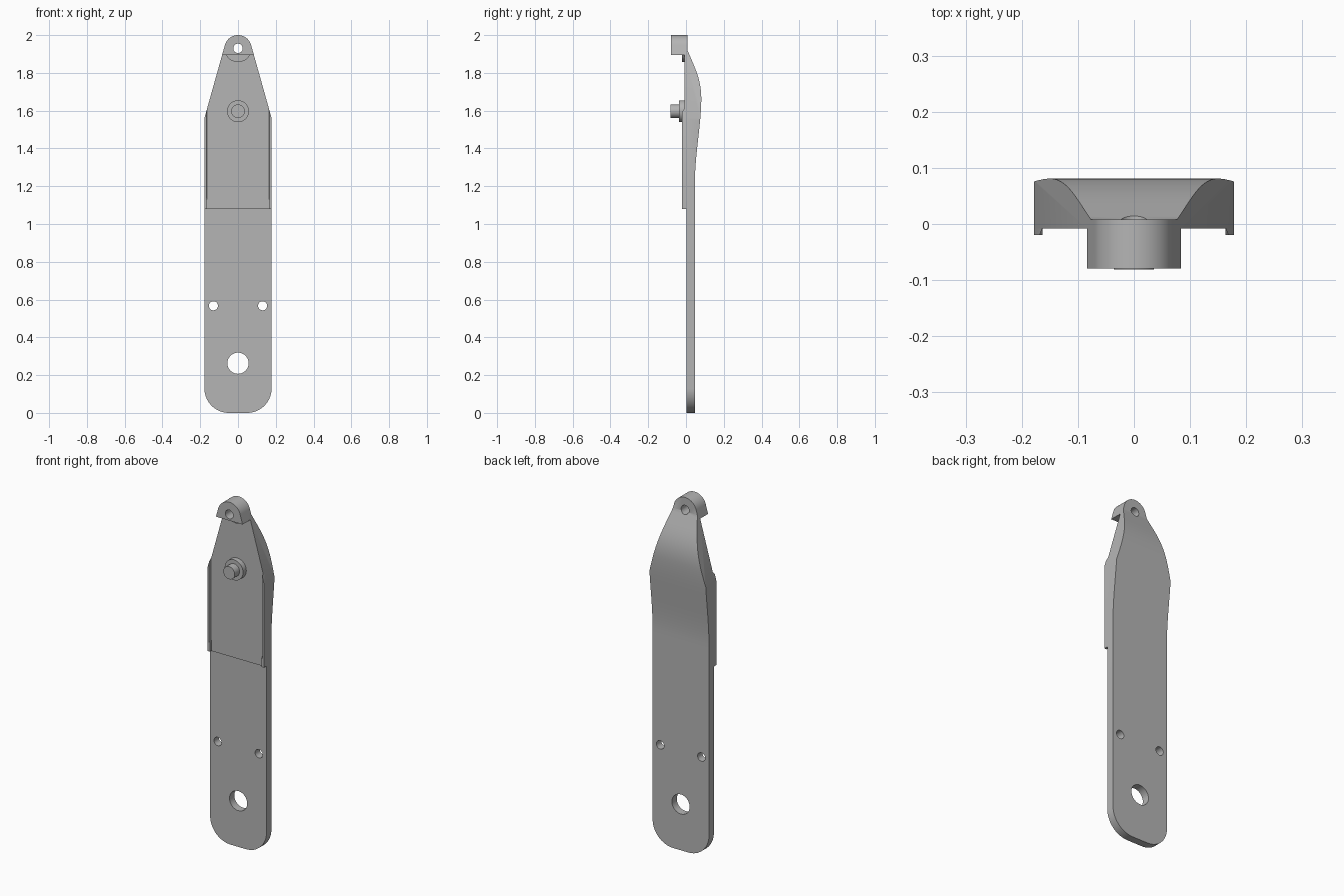
import bpy, bmesh
from math import sin, cos, pi, radians
from mathutils import Vector
from mathutils.geometry import interpolate_bezier

if "Cube" in bpy.data.objects:
    bpy.data.objects.remove(bpy.data.objects["Cube"])

steel = bpy.data.materials.new("grey_metal")
GREY = (0.46, 0.46, 0.46, 1)
steel.diffuse_color = GREY
steel.use_nodes = True
steel.node_tree.nodes["Principled BSDF"].inputs["Base Color"].default_value = GREY


def prism(name, points, place, low, high):
    """Extrude a 2D outline; place(u, v, depth) gives the 3D position."""
    bm = bmesh.new()
    ends = [[bm.verts.new(place(u, v, d)) for u, v in points] for d in (low, high)]
    bm.faces.new(ends[0])
    bm.faces.new(ends[1])
    n = len(points)
    for i in range(n):
        j = (i + 1) % n
        bm.faces.new((ends[0][i], ends[0][j], ends[1][j], ends[1][i]))
    bmesh.ops.recalc_face_normals(bm, faces=bm.faces)
    mesh = bpy.data.meshes.new(name)
    bm.to_mesh(mesh)
    bm.free()
    obj = bpy.data.objects.new(name, mesh)
    mesh.materials.append(steel)
    bpy.context.collection.objects.link(obj)
    return obj


def along_x(u, v, d): return (d, u, v)
def along_y(u, v, d): return (u, d, v)
def along_z(u, v, d): return (u, v, d)


def arc(cx, cz, r, start, end, steps=24):
    angles = [radians(start + (end - start) * i / steps) for i in range(steps + 1)]
    return [(cx + r * cos(a), cz + r * sin(a)) for a in angles]


def disc(name, x, z, r, front, back):
    return prism(name, arc(x, z, r, 0, 360, 48)[:-1], along_y, front, back)


def activate(obj):
    bpy.ops.object.select_all(action='DESELECT')
    obj.select_set(True)
    bpy.context.view_layer.objects.active = obj


def boolean(obj, cutter, operation):
    mod = obj.modifiers.new("cut", 'BOOLEAN')
    mod.operation, mod.solver, mod.object = operation, 'EXACT', cutter
    activate(obj)
    bpy.ops.object.modifier_apply(modifier=mod.name)


def discard(obj):
    bpy.data.objects.remove(obj)


# Front outline: rounded foot, straight sides, taper to a round eye
W, FOOT, EYE_Z, EYE_R = 0.178, 0.13, 1.928, 0.072
right_half = arc(W - FOOT, FOOT, FOOT, -90, 0, 16) + [(W, 1.56)]
outline = (right_half + arc(0, EYE_Z, EYE_R, 15, 165, 32)
           + [(-x, z) for x, z in reversed(right_half)])
blank = prism("outline_cutter", outline, along_y, -0.3, 0.3)
blank.hide_render = True

# Side profile of the arm: stepped front, swollen back, projecting eye block
def bezier(*pts):
    return [(p.x, p.y) for p in interpolate_bezier(*[Vector(p) for p in pts], 20)]

swell = bezier((0.047, 1.2), (0.045, 1.36), (0.08, 1.52), (0.081, 1.66))
fall = bezier((0.081, 1.66), (0.081, 1.77), (0.045, 1.83), (0.008, 1.92))
profile = ([(0.003, -0.1), (0.047, -0.1)] + swell + fall[1:]
           + [(0.008, 2.1), (-0.079, 2.1), (-0.079, 1.895), (-0.008, 1.895),
              (-0.008, 1.08), (0.003, 1.08)])
arm = prism("arm", profile, along_x, -0.3, 0.3)
boolean(arm, blank, 'INTERSECT')

# Raised collar below the eye block
collar = disc("eye_collar", 0, EYE_Z, EYE_R - 0.001, -0.02, 0.004)

# Side rails with a square stop at the lower end
rails = []
for side, label in ((1, "left"), (-1, "right")):
    section = [(side * x, y) for x, y in
               ((0.161, 0.0), (0.3, 0.0), (0.3, -0.02), (0.168, -0.02))]
    rail = prism(label + "_rail", section, along_z, 1.13, 1.7)
    stop = [(0.0, 1.08), (0.0, 1.15), (-0.02, 1.13), (-0.02, 1.08)]
    xs = sorted((side * 0.163, side * 0.3))
    foot = prism(label + "_rail_stop", stop, along_x, *xs)
    for part in (rail, foot):
        boolean(part, blank, 'INTERSECT')
        rails.append(part)
discard(blank)

# Drilled holes: large foot hole, two small holes, eye hole
for x, z, r in ((0, 0.263, 0.056), (-0.13, 0.567, 0.024),
                (0.13, 0.567, 0.024), (0, EYE_Z + 0.002, 0.025)):
    drill = disc("drill", x, z, r, -0.4, 0.4)
    drill.hide_render = True
    boolean(arm, drill, 'DIFFERENCE')
    if z > 1:
        boolean(collar, drill, 'DIFFERENCE')
    discard(drill)

# Stud: washer and pin on the front
washer = disc("stud_washer", 0, 1.597, 0.058, -0.037, 0.0)
pin = disc("stud_pin", 0, 1.597, 0.036, -0.081, -0.03)

for obj in [arm, collar, washer, pin] + rails:
    activate(obj)
    bpy.ops.object.shade_smooth_by_angle(angle=radians(25))
